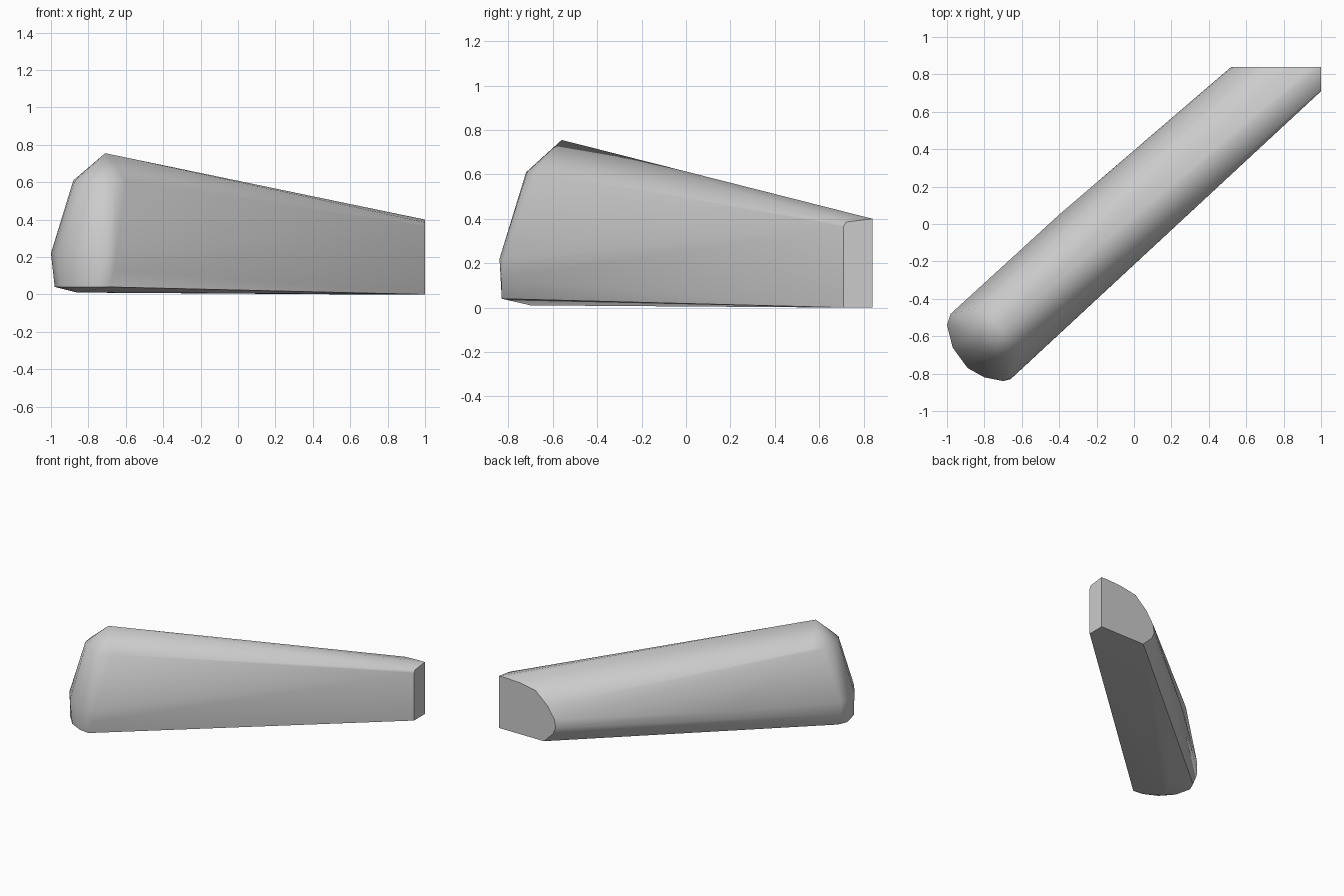
import bpy, bmesh, math

cube = bpy.data.objects.get("Cube")
if cube:
    bpy.data.objects.remove(cube, do_unlink=True)

grey = bpy.data.materials.new("plain grey")
grey.use_nodes = True
colour = (0.6, 0.6, 0.6, 1)
grey.diffuse_color = colour
grey.node_tree.nodes["Principled BSDF"].inputs["Base Color"].default_value = colour


def level(z, outline):
    """Place a plan outline at one height."""
    return [(x, y, z) for x, y in outline]


# Rounded head: plan outlines from the underside up to the peak
head = (
    level(0.01, [(-0.86, -0.70), (-0.80, -0.56)])
    + level(0.04, [(-0.95, -0.49), (-0.98, -0.56), (-0.95, -0.68),
                   (-0.87, -0.77), (-0.77, -0.82), (-0.69, -0.83)])
    + level(0.13, [(-0.98, -0.48), (-0.66, -0.83)])
    + level(0.22, [(-0.98, -0.48), (-1.0, -0.54), (-0.97, -0.66),
                   (-0.89, -0.77), (-0.80, -0.82), (-0.70, -0.84), (-0.65, -0.82)])
    + level(0.61, [(-0.78, -0.40), (-0.85, -0.45), (-0.88, -0.53), (-0.87, -0.61),
                   (-0.82, -0.68), (-0.74, -0.72), (-0.66, -0.715), (-0.60, -0.68)])
    + [(-0.71, -0.56, 0.755)]
)

# Slight bend along the outer flank
flank = level(0.20, [(-0.40, 0.05)])

# Flat end facing the back, rounded on its outer side
back_end = [(x, 0.84, z) for x, z in
            [(1, 0), (0.62, 0), (0.54, 0.08), (0.52, 0.13), (0.53, 0.19),
             (0.59, 0.28), (0.69, 0.37), (0.83, 0.395), (0.95, 0.40), (1, 0.40)]]

# Flat end facing the side
side_end = [(1, y, z) for y, z in [(0.71, 0), (0.71, 0.365), (0.72, 0.385)]]

# Skin the profiles into one tapered arm
bm = bmesh.new()
for point in head + flank + back_end + side_end:
    bm.verts.new(point)
hull = bmesh.ops.convex_hull(bm, input=bm.verts)
loose = {v for v in hull["geom_interior"] + hull["geom_unused"]
         if isinstance(v, bmesh.types.BMVert)}
bmesh.ops.delete(bm, geom=list(loose), context="VERTS")
bmesh.ops.dissolve_limit(bm, angle_limit=math.radians(0.5),
                         verts=bm.verts, edges=bm.edges)
bmesh.ops.recalc_face_normals(bm, faces=bm.faces)
mesh = bpy.data.meshes.new("tapered_arm")
bm.to_mesh(mesh)
bm.free()
mesh.materials.append(grey)

arm = bpy.data.objects.new("tapered_arm", mesh)
bpy.context.collection.objects.link(arm)
bpy.ops.object.select_all(action="DESELECT")
arm.select_set(True)
bpy.context.view_layer.objects.active = arm
bpy.ops.object.shade_smooth_by_angle(angle=math.radians(40))
